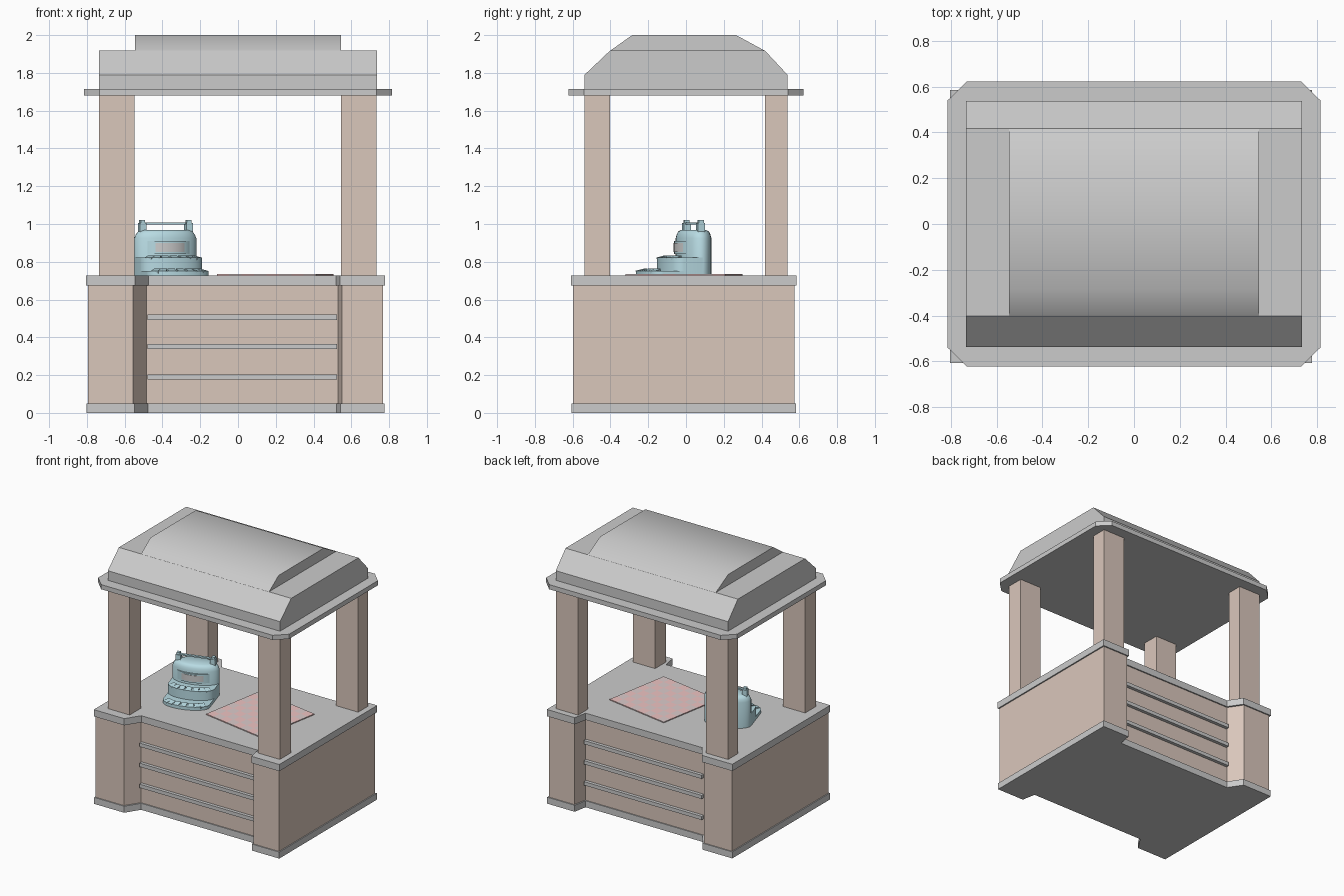
import bpy, bmesh, math
from mathutils import Matrix

if "Cube" in bpy.data.objects:
    bpy.data.objects.remove(bpy.data.objects["Cube"])

def material(name, rgb):
    m = bpy.data.materials.new(name)
    m.diffuse_color = (*rgb, 1)
    m.use_nodes = True
    m.node_tree.nodes["Principled BSDF"].inputs["Base Color"].default_value = m.diffuse_color
    return m

WOOD = material("brown_wood", (0.70, 0.57, 0.50))
TEAL = material("teal", (0.48, 0.71, 0.77))
PINK = material("pink_cloth", (0.86, 0.55, 0.54))
PALE = material("pale_cloth", (0.72, 0.60, 0.60))

def finish(name, bm, mat=None, smooth=None, matrix=None):
    bmesh.ops.recalc_face_normals(bm, faces=bm.faces)
    me = bpy.data.meshes.new(name)
    bm.to_mesh(me)
    bm.free()
    ob = bpy.data.objects.new(name, me)
    bpy.context.collection.objects.link(ob)
    if mat:
        me.materials.append(mat)
    if matrix:
        ob.matrix_world = matrix
    if smooth:
        bpy.ops.object.select_all(action='DESELECT')
        ob.select_set(True)
        bpy.context.view_layer.objects.active = ob
        bpy.ops.object.shade_smooth_by_angle(angle=math.radians(smooth))
    return ob

def loft(name, rings, mat=None, smooth=None, matrix=None):
    """Capped skin through rings that have equal point counts."""
    bm = bmesh.new()
    loops = [[bm.verts.new(p) for p in ring] for ring in rings]
    n = len(loops[0])
    for a, b in zip(loops, loops[1:]):
        for i in range(n):
            j = (i + 1) % n
            bm.faces.new((a[i], a[j], b[j], b[i]))
    bm.faces.new(loops[0][::-1])
    bm.faces.new(loops[-1])
    return finish(name, bm, mat, smooth, matrix)

def prism(name, pts, z0, z1, mat=None, smooth=None, matrix=None):
    return loft(name, [[(x, y, z) for x, y in pts] for z in (z0, z1)], mat, smooth, matrix)

def box(name, x0, x1, y0, y1, z0, z1, mat=None, matrix=None):
    return prism(name, [(x0, y0), (x1, y0), (x1, y1), (x0, y1)], z0, z1, mat, None, matrix)

# Counter: outline recessed at the front and back
def counter_outline(o):
    x0, x1, y0, y1 = -0.795 - o, 0.768 + o, -0.598 - o, 0.575 + o
    r0, r1 = -0.49 - o, 0.47 + o
    a, b, c, d = -0.555 + o, -0.485 + o, 0.53 - o, 0.55 - o
    return [(x0, y0), (a, y0), (b, r0), (c, r0), (d, y0), (x1, y0),
            (x1, y1), (d, y1), (c, r1), (b, r1), (a, y1), (x0, y1)]

prism("counter_base_trim", counter_outline(0.008), 0, 0.05)
prism("counter_body", counter_outline(0), 0.05, 0.675, WOOD, 50)
prism("counter_top", counter_outline(0.01), 0.675, 0.727)
for i, z in enumerate((0.19, 0.352, 0.507)):
    box(f"front_slat_{i}", -0.48, 0.525, -0.515, -0.485, z - 0.014, z + 0.014)
    box(f"back_slat_{i}", -0.48, 0.525, 0.465, 0.495, z - 0.014, z + 0.014)

# Four posts
for sx, (x0, x1) in (("left", (-0.735, -0.548)), ("right", (0.545, 0.733))):
    for sy, (y0, y1) in (("front", (-0.537, -0.402)), ("back", (0.417, 0.537))):
        box(f"{sy}_{sx}_post", x0, x1, y0, y1, 0.72, 1.69, WOOD)

# Roof: chamfered plate, sloped lower part, raised rounded middle
X, Y, CX, CY = 0.815, 0.622, 0.732, 0.54
prism("roof_plate", [(-CX, -Y), (CX, -Y), (X, -CY), (X, CY),
                     (CX, Y), (-CX, Y), (-X, CY), (-X, -CY)], 1.68, 1.716)

def side_profile(name, pts, w, smooth=None):
    loft(name, [[(x, y, z) for y, z in pts] for x in (-w, w)], None, smooth)

side_profile("roof_lower", [(-0.537, 1.71), (0.537, 1.71), (0.537, 1.79),
                            (0.418, 1.918), (-0.402, 1.918), (-0.537, 1.79)], 0.735)
side_profile("roof_middle", [(-0.402, 1.917), (0.418, 1.917),
                             (0.265, 2.0), (-0.285, 2.0)], 0.546, 40)

# Checked cloth, slightly turned on the counter
bm = bmesh.new()
N = 8
bmesh.ops.create_grid(bm, x_segments=N, y_segments=N, size=0.267)
for f in bm.faces:
    c = f.calc_center_median()
    f.material_index = (math.floor(c.x / 0.534 * N + 50) + math.floor(c.y / 0.534 * N + 50)) % 2
cloth = finish("checked_cloth", bm, PINK,
               matrix=Matrix.Translation((0.197, -0.01, 0.734)) @ Matrix.Rotation(math.radians(-10), 4, 'Z'))
cloth.data.materials.append(PALE)
mod = cloth.modifiers.new("thickness", 'SOLIDIFY')
mod.thickness = 0.008
mod.offset = -1

# Till, turned toward the front right
TILL = Matrix.Translation((-0.385, 0.04, 0)) @ Matrix.Rotation(math.radians(17), 4, 'Z')
A, B = 0.17, 0.084

def oval(s=1.0, n=32):
    return [(A * s * math.cos(2 * math.pi * i / n),
             (B - A * (1 - s) * 0.6) * math.sin(2 * math.pi * i / n)) for i in range(n)]

def d_shape(a, b, fwd=0.0, n=16):
    front = [(a * math.cos(math.pi + math.pi * i / n),
              -fwd + b * math.sin(math.pi + math.pi * i / n)) for i in range(n + 1)]
    return front + ([(a, 0), (-a, 0)] if fwd else [])

loft("till_body", [[(x, y, z) for x, y in oval(s)] for s, z in
                   ((1, 0.725), (1, 0.925), (0.95, 0.945), (0.88, 0.96), (0.74, 0.969))], TEAL, 35, TILL)
prism("till_key_deck", d_shape(A, B, 0.105), 0.725, 0.822, TEAL, 35, TILL)
prism("till_drawer_tray", d_shape(A, B, 0.22), 0.725, 0.752, TEAL, 35, TILL)
prism("till_screen_frame", d_shape(0.15, 0.098), 0.842, 0.91, TEAL, 35, TILL)
prism("till_screen", d_shape(0.138, 0.102), 0.852, 0.9, None, 35, TILL)

# Tilted keys around the two front rims
for row, (fwd, z) in enumerate(((0.105, 0.822), (0.22, 0.752))):
    for i in range(7):
        t = math.radians(-90 + (i - 3) * 20)
        x, y = A * 0.86 * math.cos(t), -fwd + B * 0.72 * math.sin(t)
        turn = math.atan2(math.cos(t) * B, -math.sin(t) * A)
        m = (TILL @ Matrix.Translation((x, y, z)) @ Matrix.Rotation(turn, 4, 'Z')
             @ Matrix.Rotation(math.radians(14), 4, 'X'))
        box(f"till_key_{row}_{i}", -0.02, 0.02, -0.022, 0.022, -0.008, 0.006, TEAL, m)

# Carrying handle on top
for s, side in ((-1, "left"), (1, "right")):
    c = s * 0.128
    box(f"till_handle_{side}_post", c - 0.018, c + 0.018, -0.02, 0.02, 0.93, 1.005, TEAL, TILL)
    box(f"till_handle_{side}_cap", c - 0.012, c + 0.012, -0.014, 0.014, 1.0, 1.02, TEAL, TILL)
box("till_handle_bar", -0.128, 0.128, -0.01, 0.01, 0.998, 1.008, TEAL, TILL)
